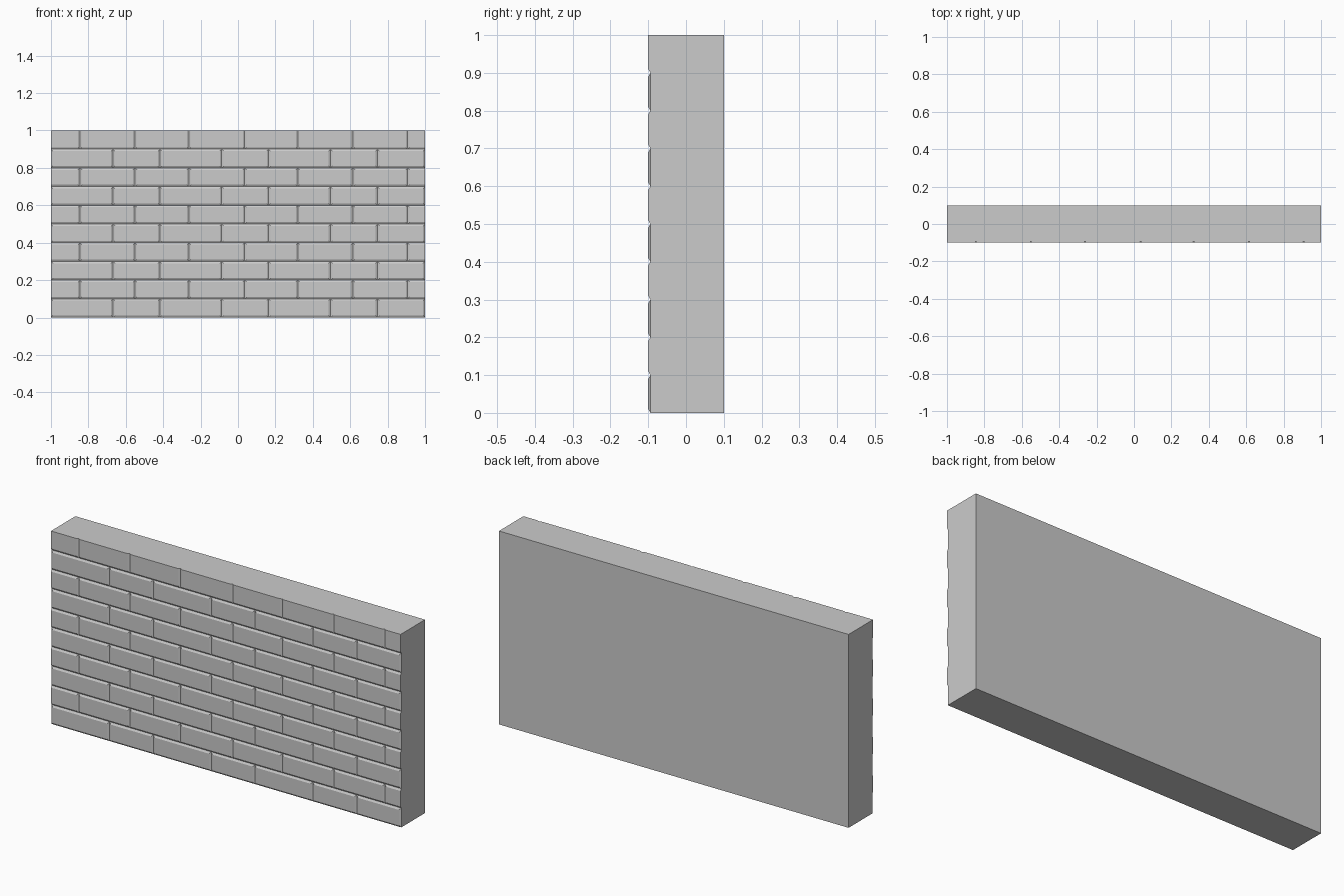
import bpy, bmesh

if "Cube" in bpy.data.objects:
    bpy.data.objects.remove(bpy.data.objects["Cube"])

HALF_W, FRONT, BACK = 1.0, -0.1, 0.1
ROWS, ROW_H = 10, 0.1
CHAMFER, DEPTH = 0.01, 0.006
JOINT_Y = FRONT + DEPTH

# Vertical joint positions for the two alternating courses
COURSE_A = [-1, -0.668, -0.418, -0.087, 0.164, 0.495, 0.746, 1]
COURSE_B = [-1, -0.845, -0.551, -0.262, 0.036, 0.32, 0.615, 0.907, 1]


def make_object(name, bm):
    bmesh.ops.recalc_face_normals(bm, faces=bm.faces)
    mesh = bpy.data.meshes.new(name)
    bm.to_mesh(mesh)
    bm.free()
    obj = bpy.data.objects.new(name, mesh)
    bpy.context.collection.objects.link(obj)
    return obj


def add_brick(bm, x0, x1, z0, z1, left, right, bottom, top):
    """Brick face with chamfers of the given widths (0 = cut flush)."""
    def ring(a, b, c, d, y):
        return [bm.verts.new((x, y, z)) for x, z in ((a, c), (b, c), (b, d), (a, d))]
    base = ring(x0, x1, z0, z1, JOINT_Y)
    face = ring(x0 + left, x1 - right, z0 + bottom, z1 - top, FRONT)
    bm.faces.new(face)
    for i in range(4):
        j = (i + 1) % 4
        bm.faces.new((base[i], base[j], face[j], face[i]))


# Solid wall behind the bricks, open where the bricks cover it
bm = bmesh.new()
bmesh.ops.create_cube(bm, size=1)
for v in bm.verts:
    v.co.x *= 2 * HALF_W
    v.co.y = BACK if v.co.y > 0 else JOINT_Y
    v.co.z = (v.co.z + 0.5) * ROWS * ROW_H
bm.normal_update()
bmesh.ops.delete(bm, geom=[f for f in bm.faces if f.normal.y < -0.5], context='FACES')
make_object("wall_body", bm)

# Brick courses: full bricks in A, bricks cut flush at the wall ends in B
bm = bmesh.new()
for row in range(ROWS):
    joints = COURSE_B if row % 2 else COURSE_A
    last = len(joints) - 2
    for i, (x0, x1) in enumerate(zip(joints, joints[1:])):
        left = 0 if row % 2 and i == 0 else CHAMFER
        right = 0 if row % 2 and i == last else CHAMFER
        top = 0 if row == ROWS - 1 else CHAMFER
        add_brick(bm, x0, x1, row * ROW_H, (row + 1) * ROW_H, left, right, CHAMFER, top)
for f in bm.faces:
    f.smooth = False
bricks = make_object("bricks", bm)
# Each brick is an open shell, so make sure its front looks outwards
if bricks.data.polygons[0].normal.y > 0:
    bricks.data.flip_normals()
